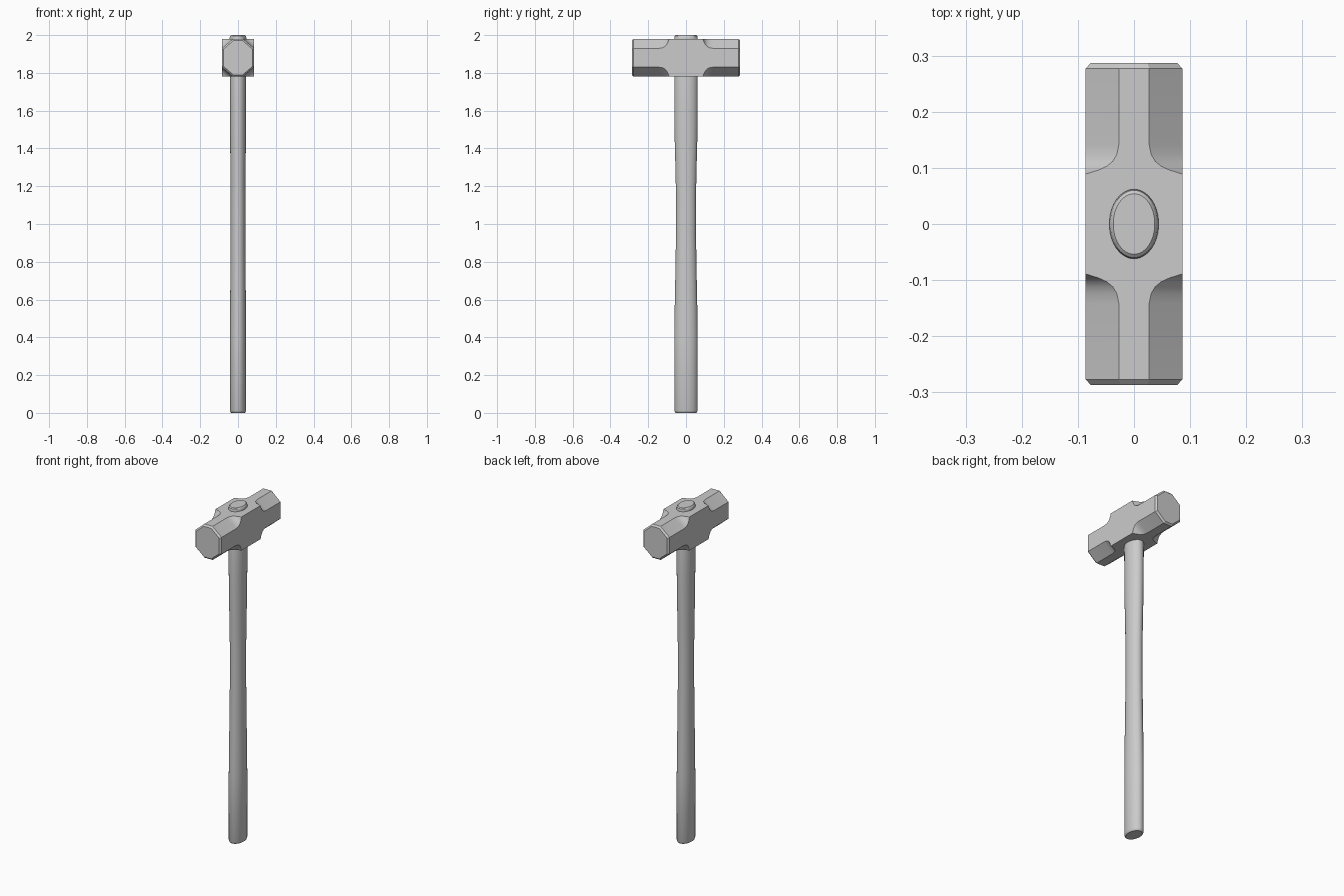
import bpy, bmesh, math

if "Cube" in bpy.data.objects:
    bpy.data.objects.remove(bpy.data.objects["Cube"])


def loft(name, rings, angle):
    """Skin a list of equal-length closed rings and cap both ends."""
    bm = bmesh.new()
    loops = [[bm.verts.new(p) for p in ring] for ring in rings]
    n = len(loops[0])
    for a, b in zip(loops, loops[1:]):
        for i in range(n):
            j = (i + 1) % n
            bm.faces.new((a[i], a[j], b[j], b[i]))
    bm.faces.new(loops[0])
    bm.faces.new(loops[-1])
    bmesh.ops.remove_doubles(bm, verts=bm.verts, dist=1e-5)
    bmesh.ops.recalc_face_normals(bm, faces=bm.faces)
    mesh = bpy.data.meshes.new(name)
    bm.to_mesh(mesh)
    bm.free()
    obj = bpy.data.objects.new(name, mesh)
    bpy.context.collection.objects.link(obj)
    bpy.ops.object.select_all(action='DESELECT')
    obj.select_set(True)
    bpy.context.view_layer.objects.active = obj
    bpy.ops.object.shade_smooth_by_angle(angle=math.radians(angle))
    return obj


# Head: rectangular centre block, scooped into octagonal striking ends
HX, HZ, MID = 0.086, 0.1, 1.88
CUT_X, CUT_Z = 0.059, 0.05


def head_ring(y, f, inset=0.0):
    cx, cz = HX - CUT_X * f, HZ - CUT_Z * f
    sx, sz = 1 - inset / HX, 1 - inset / HZ
    pts = [(HX, -cz), (HX, cz), (cx, HZ), (-cx, HZ),
           (-HX, cz), (-HX, -cz), (-cx, -HZ), (cx, -HZ)]
    return [(x * sx, y, MID + z * sz) for x, z in pts]


# y position, chamfer fraction, inset of the rim
half = [(0.089, 0, 0), (0.096, 0.38, 0), (0.103, 0.64, 0), (0.112, 0.82, 0),
        (0.124, 0.94, 0), (0.142, 1, 0), (0.277, 1, 0), (0.287, 1, 0.009)]
stations = [(-y, f, i) for y, f, i in reversed(half)] + half
loft("hammer_head", [head_ring(*s) for s in stations], 25)

# Handle: oval shaft, slimmer in the middle, poking out above the head
SIDES = 48
profile = [  # z, half width in x, half width in y
    (0, 0.036, 0.054), (0.003, 0.040, 0.058), (0.012, 0.043, 0.062),
    (0.40, 0.043, 0.062), (0.55, 0.042, 0.060), (0.75, 0.040, 0.056),
    (0.95, 0.039, 0.053), (1.15, 0.039, 0.053), (1.30, 0.040, 0.056),
    (1.45, 0.042, 0.060), (1.60, 0.043, 0.062), (1.985, 0.044, 0.062),
    (1.995, 0.042, 0.060), (2.0, 0.037, 0.054)]
rings = [[(rx * math.cos(2 * math.pi * k / SIDES),
           ry * math.sin(2 * math.pi * k / SIDES), z) for k in range(SIDES)]
         for z, rx, ry in profile]
loft("handle", rings, 35)
